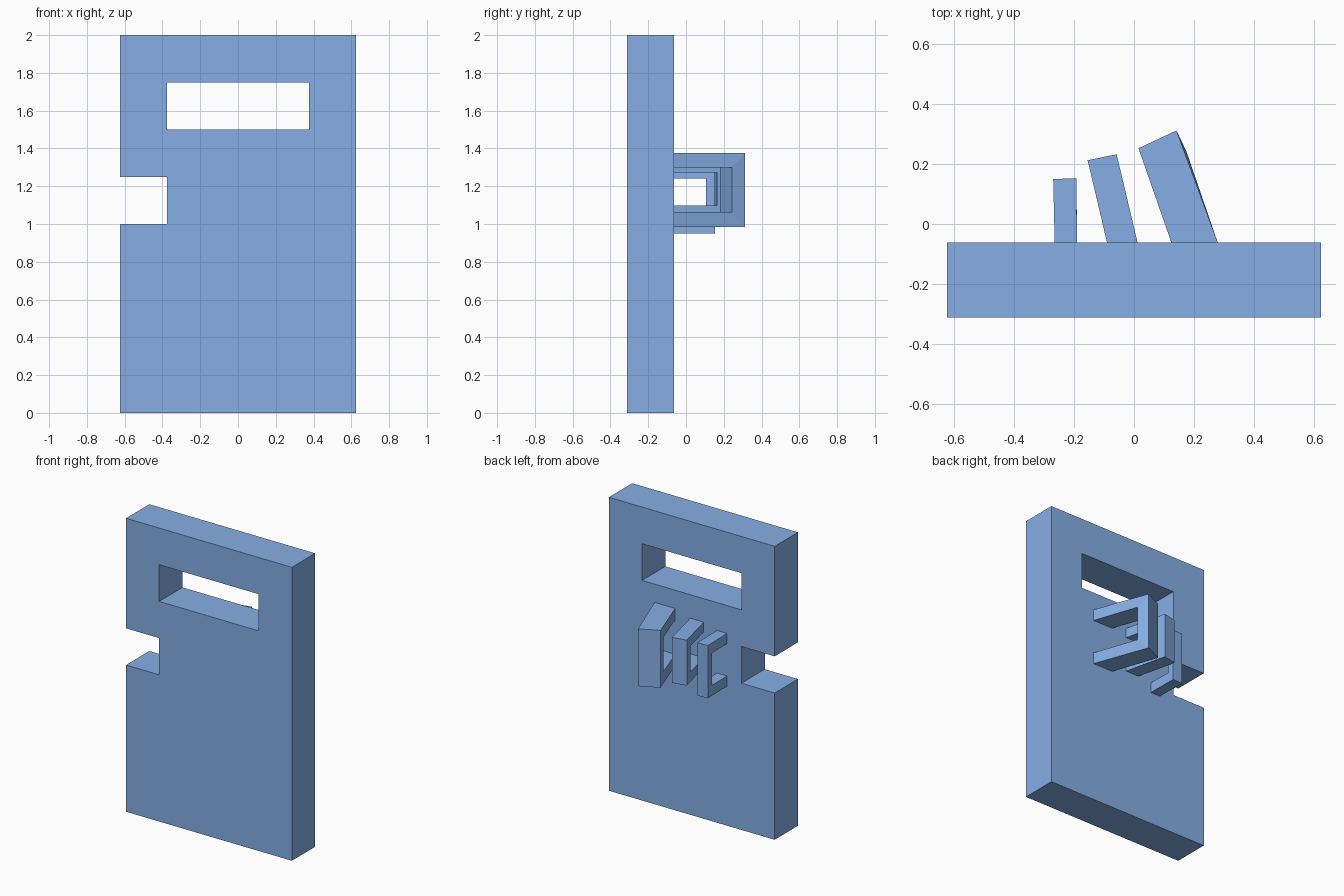
import bpy, bmesh

if "Cube" in bpy.data.objects:
    bpy.data.objects.remove(bpy.data.objects["Cube"])

BACK = -0.0625  # rear surface of the plate, where the handles attach

blue = bpy.data.materials.new("blue")
blue.diffuse_color = (0.24, 0.43, 0.79, 1)
blue.use_nodes = True
blue.node_tree.nodes["Principled BSDF"].inputs["Base Color"].default_value = blue.diffuse_color


def box(name, lo, hi):
    bpy.ops.mesh.primitive_cube_add(size=1, location=[(a + b) / 2 for a, b in zip(lo, hi)])
    ob = bpy.context.object
    ob.name = ob.data.name = name
    ob.scale = [b - a for a, b in zip(lo, hi)]
    bpy.ops.object.transform_apply(location=True, rotation=False, scale=True)
    ob.data.materials.append(blue)
    return ob


def cut(target, lo, hi):
    cutter = box("cutter", lo, hi)
    cutter.hide_render = True
    mod = target.modifiers.new("cut", 'BOOLEAN')
    mod.operation, mod.solver, mod.object = 'DIFFERENCE', 'EXACT', cutter
    bpy.context.view_layer.objects.active = target
    bpy.ops.object.modifier_apply(modifier=mod.name)
    bpy.data.objects.remove(cutter, do_unlink=True)


def handle(name, left, right, z0, z1, arm):
    """C-shaped bracket; left/right give plan points: base x, inner grip xy, outer tip xy."""
    bm = bmesh.new()
    sides = []
    for base_x, inner, tip in (left, right):
        base = (base_x, BACK)
        outline = [(base, z0), (tip, z0), (tip, z1), (base, z1),
                   (base, z1 - arm), (inner, z1 - arm), (inner, z0 + arm), (base, z0 + arm)]
        sides.append([bm.verts.new((*p, z)) for p, z in outline])
    # mitred side faces: lower arm, grip, upper arm
    for v in sides:
        for ids in ((0, 1, 6, 7), (1, 2, 5, 6), (2, 3, 4, 5)):
            bm.faces.new([v[i] for i in ids])
    # wall joining the two outlines
    a, b = sides
    for i in range(8):
        j = (i + 1) % 8
        bm.faces.new((a[i], a[j], b[j], b[i]))
    bmesh.ops.recalc_face_normals(bm, faces=bm.faces)
    mesh = bpy.data.meshes.new(name)
    bm.to_mesh(mesh)
    bm.free()
    mesh.materials.append(blue)
    bpy.context.collection.objects.link(bpy.data.objects.new(name, mesh))


# Plate with viewing slot and side notch
plate = box("shield_plate", (-0.625, -0.3125, 0), (0.625, BACK, 2))
cut(plate, (-0.375, -0.5, 1.5), (0.375, 0.2, 1.75))
cut(plate, (-0.8, -0.5, 1.0), (-0.375, 0.2, 1.25))

# Three leaning handles on the back
handle("large_handle", (0.125, (0.042, 0.18), (0.015, 0.253)),
       (0.28, (0.175, 0.243), (0.142, 0.3125)), 0.985, 1.376, 0.078)
handle("middle_handle", (-0.09, (-0.14, 0.15), (-0.155, 0.213)),
       (0.012, (-0.042, 0.165), (-0.058, 0.233)), 1.03, 1.34, 0.067)
handle("small_handle", (-0.265, (-0.268, 0.105), (-0.27, 0.15)),
       (-0.19, (-0.192, 0.107), (-0.193, 0.153)), 0.95, 1.31, 0.07)
